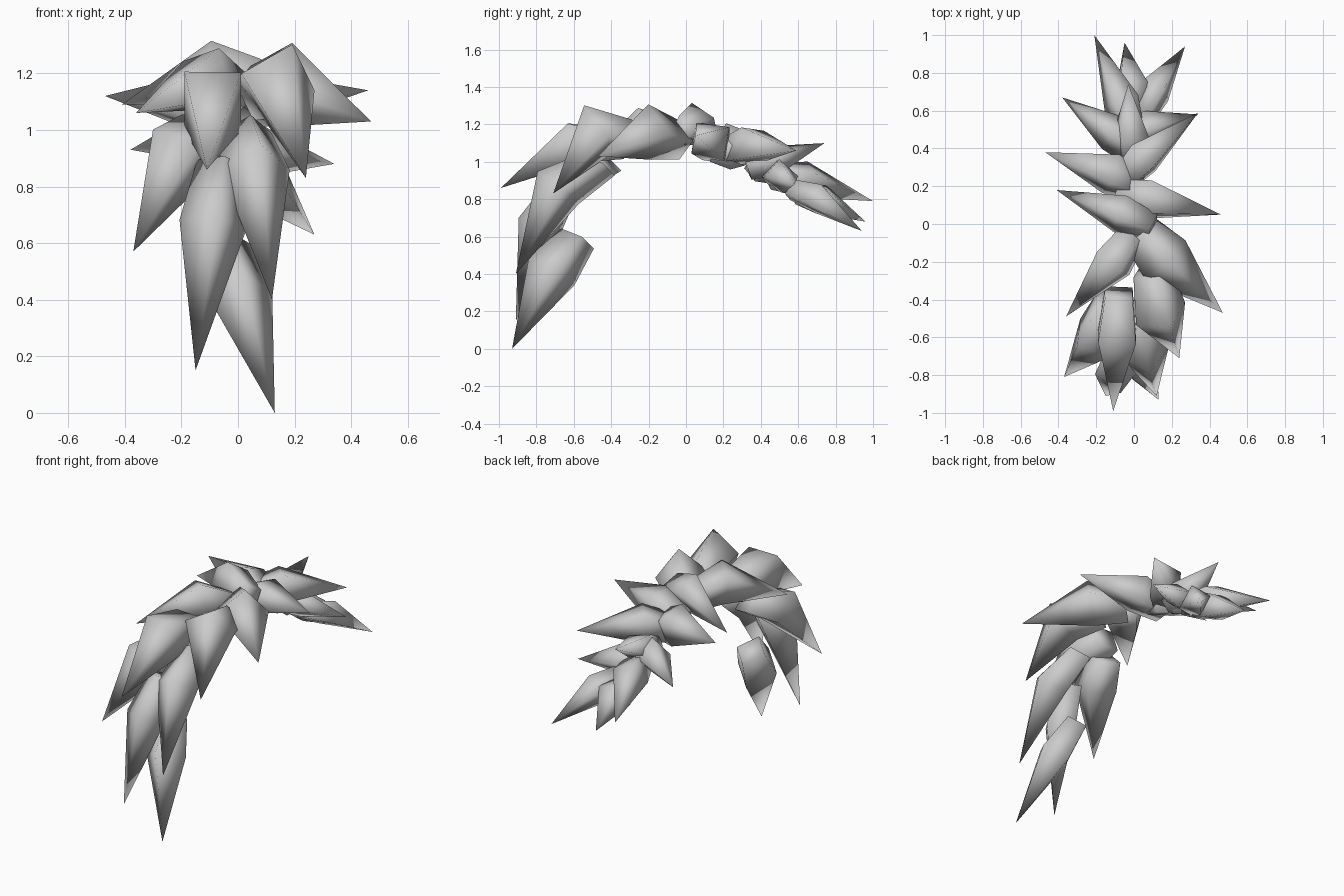
import bpy, bmesh, math
from mathutils import Vector

SIDES = 4
# profile along a lock: (position, radius factor, bow factor)
PROFILE = [(0.0, 0.72, 0.0), (0.32, 1.0, 1.0)]


def spike(name, base, tip, width, thick, bow, roll):
    """Four-sided pointed lock: flat root, wide shoulder bowed outward, sharp tip."""
    base, tip = Vector(base), Vector(tip)
    axis = tip - base
    # outward direction, away from the inside of the arch
    out = (base + tip) / 2 - Vector((0, 0, 0.35))
    out.x *= 0.2
    d = axis.normalized()
    up = (out - d * out.dot(d)).normalized()
    side = d.cross(up).normalized()
    # square-on sections need a larger radius for the same half width
    k = 1 / max(abs(math.cos(math.radians(roll))), abs(math.sin(math.radians(roll))))
    bm = bmesh.new()
    rings = []
    for t, r, b in PROFILE:
        c = base + axis * t + up * bow * b
        ring = []
        for i in range(SIDES):
            a = 2 * math.pi * i / SIDES + math.radians(roll)
            ring.append(bm.verts.new(c + side * (math.cos(a) * width * r * k)
                                     + up * (math.sin(a) * thick * r * k)))
        rings.append(ring)
    point = bm.verts.new(tip)
    bm.faces.new(rings[0])
    for i in range(SIDES):
        j = (i + 1) % SIDES
        bm.faces.new((rings[0][i], rings[0][j], rings[1][j], rings[1][i]))
        bm.faces.new((rings[1][i], rings[1][j], point))
    bmesh.ops.recalc_face_normals(bm, faces=bm.faces[:])
    me = bpy.data.meshes.new(name)
    bm.to_mesh(me)
    bm.free()
    ob = bpy.data.objects.new(name, me)
    bpy.context.collection.objects.link(ob)
    bpy.ops.object.select_all(action='DESELECT')
    ob.select_set(True)
    bpy.context.view_layer.objects.active = ob
    bpy.ops.object.shade_smooth_by_angle(angle=math.radians(120))


# large hanging locks at the front: root, tip, half width, half thickness, bow, roll
FRONT = [
    ((-0.04, -0.58, 0.59), (0.13, -0.93, 0.00), .110, .140, .03, 15),
    ((-0.06, -0.65, 0.88), (-0.15, -0.91, 0.15), .118, .120, .05, 10),
    ((0.03, -0.46, 0.99), (0.12, -0.91, 0.40), .125, .140, .10, 10),
    ((-0.13, -0.42, 0.99), (-0.37, -0.81, 0.57), .100, .110, .08, 40),
]
# locks over the crown of the arch
CROWN = [
    ((0.09, -0.24, 1.13), (0.24, -0.71, 0.83), .135, .150, .16, 20),
    ((-0.08, -0.36, 1.09), (-0.11, -0.99, 0.86), .100, .110, .09, 45),
    ((0.03, -0.04, 1.12), (0.47, -0.47, 1.03), .145, .145, .07, 15),
    ((0.00, -0.05, 1.12), (-0.36, -0.49, 1.06), .115, .120, .08, 20),
    ((0.10, -0.02, 1.17), (-0.41, 0.18, 1.09), .100, .110, .06, 20),
    ((-0.09, 0.16, 1.06), (0.46, 0.05, 1.14), .090, .085, .03, 45),
    ((0.03, 0.20, 1.04), (-0.47, 0.38, 1.12), .085, .090, .03, 45),
]
# thinner locks at the back
BACK = [
    ((-0.07, 0.22, 1.05), (0.34, 0.59, 1.06), .100, .105, .04, 30),
    ((0.01, 0.37, 0.97), (-0.38, 0.67, 0.93), .085, .085, .03, 35),
    ((-0.04, 0.46, 0.92), (0.34, 0.58, 0.88), .070, .060, .02, 45),
    ((-0.01, 0.33, 0.96), (-0.03, 0.74, 1.10), .095, .080, .00, 30),
    ((-0.01, 0.46, 0.92), (-0.21, 1.00, 0.79), .080, .080, .03, 40),
    ((0.00, 0.60, 0.83), (-0.05, 0.96, 0.68), .080, .075, .02, 40),
    ((0.05, 0.57, 0.85), (0.27, 0.94, 0.63), .070, .070, .03, 40),
]
for label, group in (("front_lock", FRONT), ("crown_lock", CROWN), ("back_lock", BACK)):
    for n, data in enumerate(group, 1):
        spike(f"{label}_{n}", *data)
